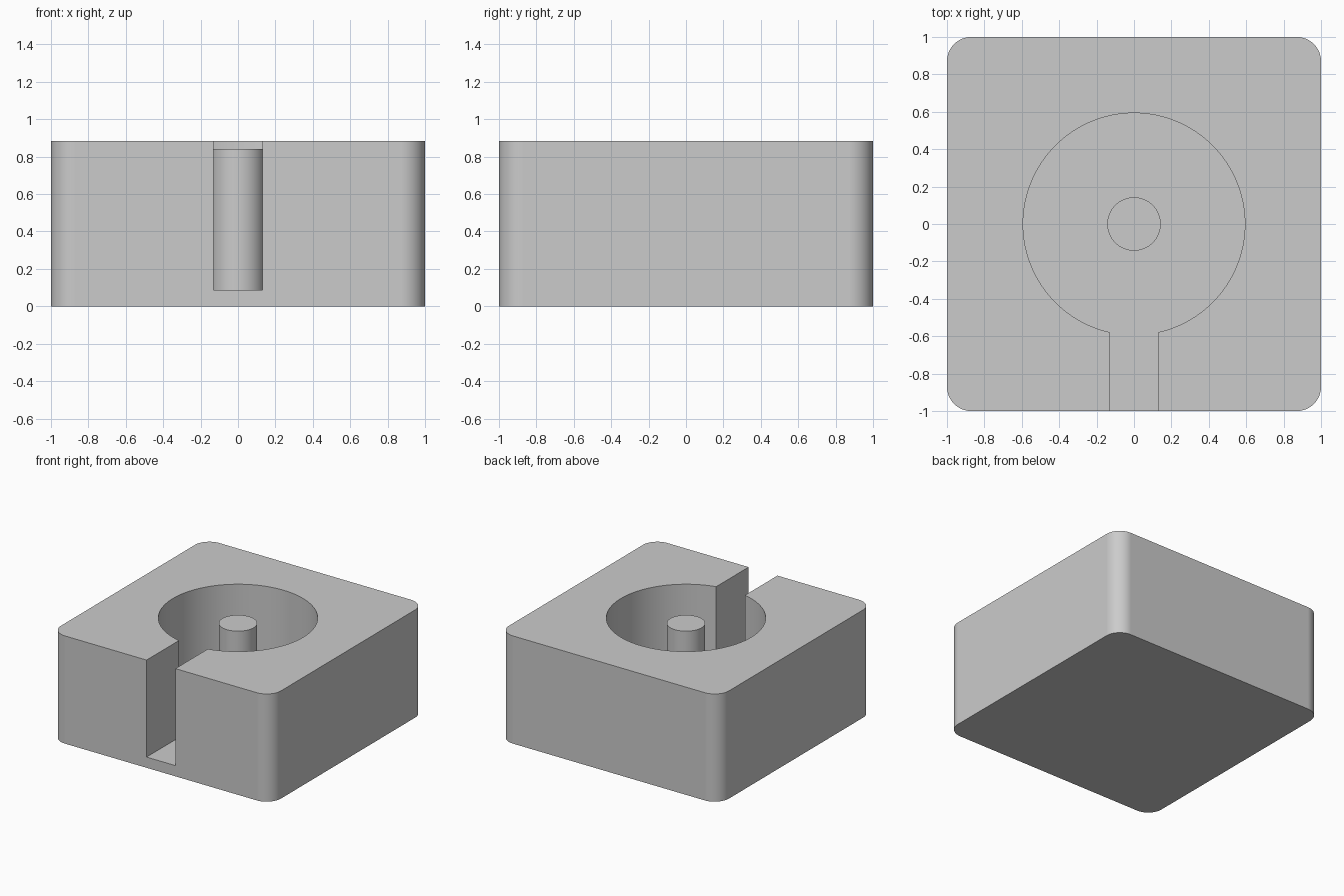
import bpy
import bmesh

if "Cube" in bpy.data.objects:
    bpy.data.objects.remove(bpy.data.objects["Cube"], do_unlink=True)

HEIGHT = 0.885        # block height
FLOOR = 0.088         # pocket and slot floor
CORNER = 0.13         # vertical corner radius
POCKET_R = 0.593
POST_R = 0.143
POST_TOP = 0.842
SLOT_HALF = 0.131

grey = bpy.data.materials.new("plain grey")
grey.use_nodes = True
colour = (0.6, 0.6, 0.6, 1)
grey.diffuse_color = colour
grey.node_tree.nodes["Principled BSDF"].inputs["Base Color"].default_value = colour


def box(name, x0, x1, y0, y1, z0, z1):
    bpy.ops.mesh.primitive_cube_add(size=1, location=((x0 + x1) / 2, (y0 + y1) / 2, (z0 + z1) / 2))
    obj = bpy.context.object
    obj.scale = (x1 - x0, y1 - y0, z1 - z0)
    bpy.ops.object.transform_apply(location=True, rotation=False, scale=True)
    obj.name = name
    obj.data.materials.append(grey)
    return obj


def cylinder(name, radius, z0, z1, sides):
    bpy.ops.mesh.primitive_cylinder_add(vertices=sides, radius=radius, depth=z1 - z0,
                                        location=(0, 0, (z0 + z1) / 2))
    obj = bpy.context.object
    bpy.ops.object.transform_apply(location=True, rotation=False, scale=False)
    obj.name = name
    obj.data.materials.append(grey)
    return obj


def select(obj):
    bpy.ops.object.select_all(action='DESELECT')
    obj.select_set(True)
    bpy.context.view_layer.objects.active = obj


def cut(target, cutter):
    cutter.hide_render = True
    select(target)
    mod = target.modifiers.new("cut", 'BOOLEAN')
    mod.operation = 'DIFFERENCE'
    mod.solver = 'EXACT'
    mod.object = cutter
    bpy.ops.object.modifier_apply(modifier=mod.name)
    bpy.data.objects.remove(cutter, do_unlink=True)


# Block with rounded vertical corners
block = box("block", -1, 1, -1, 1, 0, HEIGHT)
bm = bmesh.new()
bm.from_mesh(block.data)
uprights = [e for e in bm.edges if abs(e.verts[0].co.z - e.verts[1].co.z) > 0.1]
bmesh.ops.bevel(bm, geom=uprights, offset=CORNER, offset_type='OFFSET', segments=16,
                profile=0.5, affect='EDGES')
bm.to_mesh(block.data)
bm.free()

# Round pocket and the slot that opens it to the front
cut(block, cylinder("pocket_cutter", POCKET_R, FLOOR, HEIGHT + 0.2, 128))
cut(block, box("slot_cutter", -SLOT_HALF, SLOT_HALF, -1.2, -0.3, FLOOR, HEIGHT + 0.2))

# Centre post standing on the pocket floor
post = cylinder("centre_post", POST_R, FLOOR - 0.02, POST_TOP, 64)

# Smooth curved walls, crisp edges
for obj in (block, post):
    select(obj)
    bpy.ops.object.shade_smooth_by_angle()
    weighted = obj.modifiers.new("weighted normals", 'WEIGHTED_NORMAL')
    weighted.keep_sharp = True
